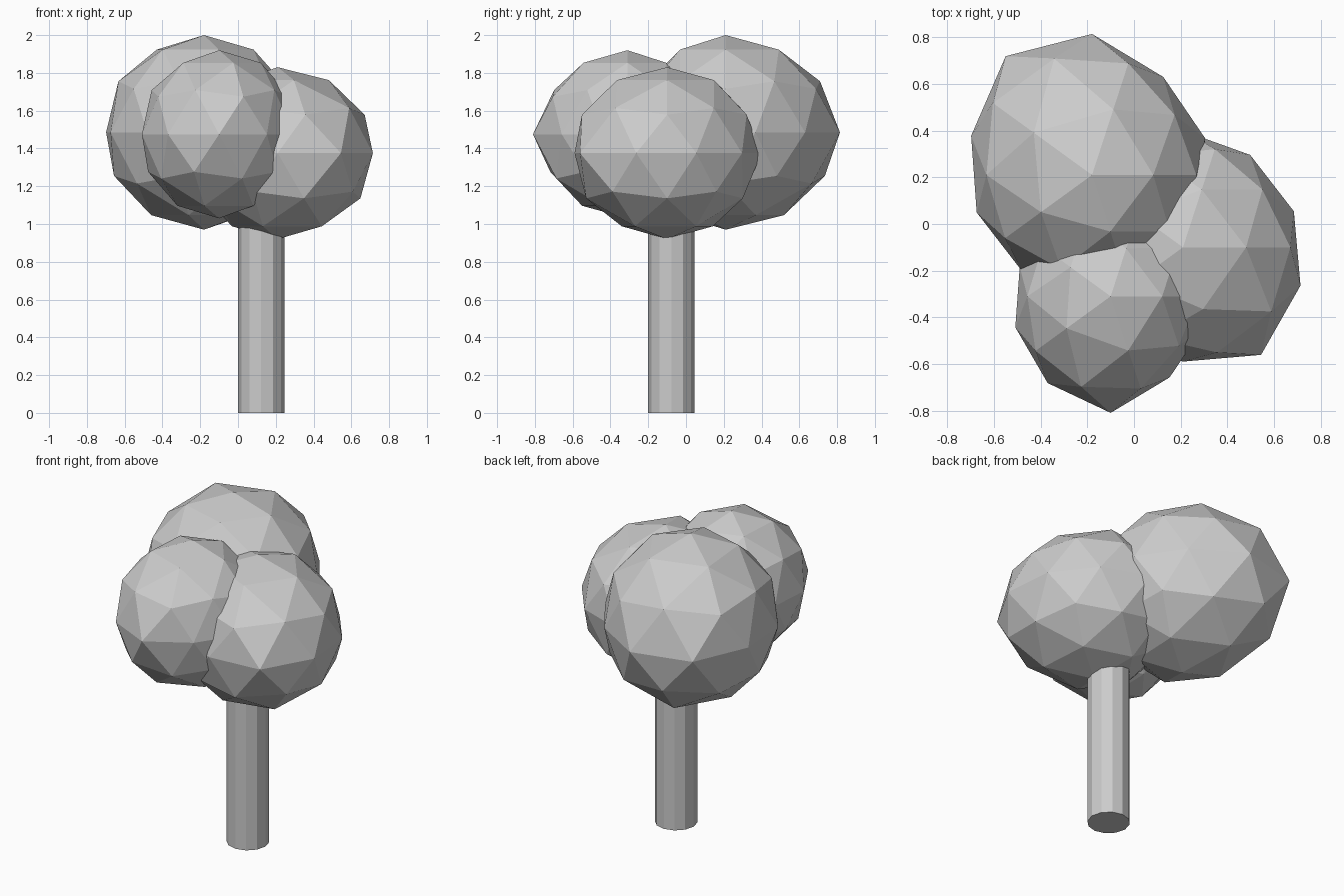
import bpy
from math import atan2, pi

if "Cube" in bpy.data.objects:
    bpy.data.objects.remove(bpy.data.objects["Cube"])


def lerp_radius(radii, angle):
    # radii are given every 36 degrees, starting at 18 degrees
    t = ((angle - pi / 10) % (2 * pi)) / (pi / 5)
    i = int(t) % 10
    f = t - int(t)
    return radii[i] * (1 - f) + radii[(i + 1) % 10] * f


def foliage(name, centre, height, radii):
    # low-poly ball whose horizontal reach varies around the vertical axis
    bpy.ops.mesh.primitive_ico_sphere_add(subdivisions=2, radius=1, location=centre)
    ob = bpy.context.object
    ob.name = name
    for v in ob.data.vertices:
        r = lerp_radius(radii, atan2(v.co.y, v.co.x))
        v.co.x *= r
        v.co.y *= r
        v.co.z *= height
    return ob


# Trunk
bpy.ops.mesh.primitive_cylinder_add(vertices=12, radius=0.122, depth=1.2,
                                    location=(0.123, -0.078, 0.6))
bpy.context.object.name = "trunk"

# Three overlapping foliage clumps
foliage("foliage_back", (-0.18, 0.21, 1.485), 0.515,
        [.51, .52, .605, .63, .545, .52, .51, .49, .48, .49])
foliage("foliage_right", (0.21, -0.10, 1.375), 0.455,
        [.50, .49, .50, .47, .46, .46, .47, .49, .57, .53])
foliage("foliage_front", (-0.10, -0.31, 1.475), 0.445,
        [.42, .42, .40, .40, .41, .43, .46, .50, .43, .42])
